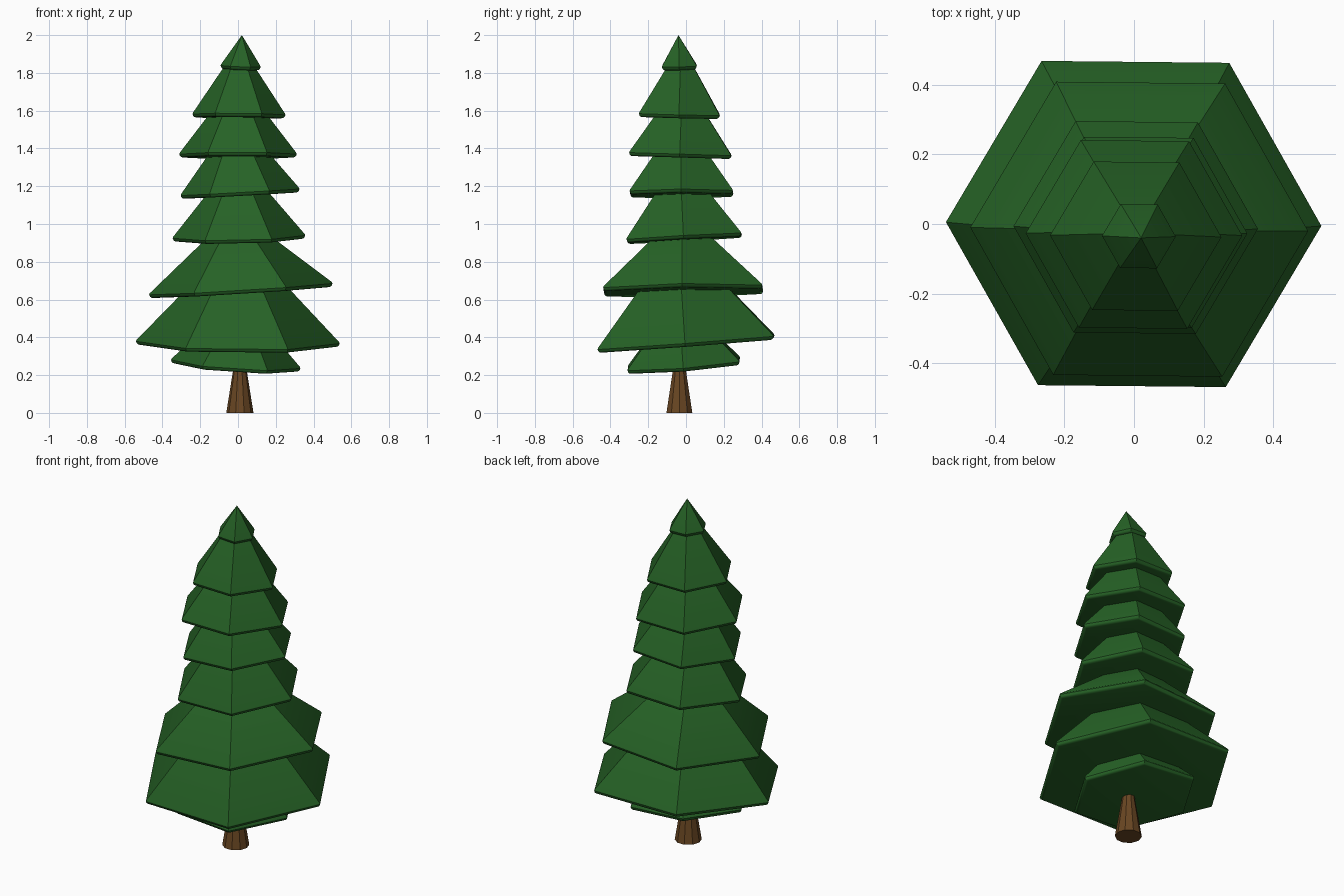
import bpy, bmesh, math
from mathutils import Vector, Matrix

if "Cube" in bpy.data.objects:
    bpy.data.objects.remove(bpy.data.objects["Cube"])


def material(name, rgb):
    m = bpy.data.materials.new(name)
    m.diffuse_color = (*rgb, 1)
    m.use_nodes = True
    m.node_tree.nodes["Principled BSDF"].inputs["Base Color"].default_value = m.diffuse_color
    return m


def lathe(name, sides, rings, matrix, mat):
    """Stack of polygon rings (radius, z), capped; radius 0 makes a point."""
    bm = bmesh.new()
    loops = []
    for r, z in rings:
        n = sides if r > 0 else 1
        loops.append([bm.verts.new((r * math.cos(2 * math.pi * i / sides),
                                    r * math.sin(2 * math.pi * i / sides), z))
                      for i in range(n)])
    for a, b in zip(loops, loops[1:]):
        for i in range(sides):
            j = (i + 1) % sides
            bm.faces.new((a[i], a[j], b[0]) if len(b) == 1 else (a[i], a[j], b[j], b[i]))
    for cap in (loops[0], loops[-1]):
        if len(cap) > 1:
            bm.faces.new(cap)
    bmesh.ops.recalc_face_normals(bm, faces=bm.faces)
    bm.transform(matrix)
    me = bpy.data.meshes.new(name)
    bm.to_mesh(me)
    bm.free()
    me.materials.append(mat)
    ob = bpy.data.objects.new(name, me)
    bpy.context.collection.objects.link(ob)
    return ob


green = material("needles", (0.019, 0.122, 0.019))
brown = material("bark", (0.14, 0.061, 0.016))

# Trunk: tapered, hidden top inside the branches
lathe("trunk", 10, [(0.072, 0), (0.037, 0.22), (0.012, 0.39)],
      Matrix.Translation((0.01, -0.035, 0)), brown)

# Branch tiers: centre x, y, rim z, radius, height, slope along x, slope along y
tiers = [
    (-0.012, -0.012, 0.258, 0.343, 0.36, -0.066, 0.080),
    (-0.001, 0.000, 0.373, 0.539, 0.57, -0.010, 0.075),
    (0.015, -0.015, 0.655, 0.486, 0.42, 0.062, 0.015),
    (0.005, -0.010, 0.932, 0.351, 0.43, 0.022, 0.055),
    (0.011, -0.024, 1.168, 0.315, 0.41, 0.055, 0.005),
    (0.000, -0.030, 1.370, 0.311, 0.41, 0.000, -0.030),
    (0.005, -0.035, 1.580, 0.246, 0.375, -0.010, -0.025),
    (0.014, -0.035, 1.835, 0.106, 0.165, -0.040, 0.030),
]
spin = Matrix.Rotation(math.radians(-0.6), 4, 'Z')
for i, (x, y, z, r, h, sx, sy) in enumerate(tiers, 1):
    tilt = Vector((0, 0, 1)).rotation_difference(Vector((-sx, -sy, 1))).to_matrix().to_4x4()
    # Rounded rim below a straight six-sided slope
    rim = [(r - 0.020, -0.018), (r - 0.011, -0.016), (r - 0.004, -0.010), (r, 0), (r - 0.003, 0.008)]
    ob = lathe(f"branch_tier_{i}", 6, rim + [(0, h)],
               Matrix.Translation((x, y, z)) @ tilt @ spin, green)
    bpy.ops.object.select_all(action='DESELECT')
    ob.select_set(True)
    bpy.context.view_layer.objects.active = ob
    bpy.ops.object.shade_smooth_by_angle(angle=math.radians(35))
